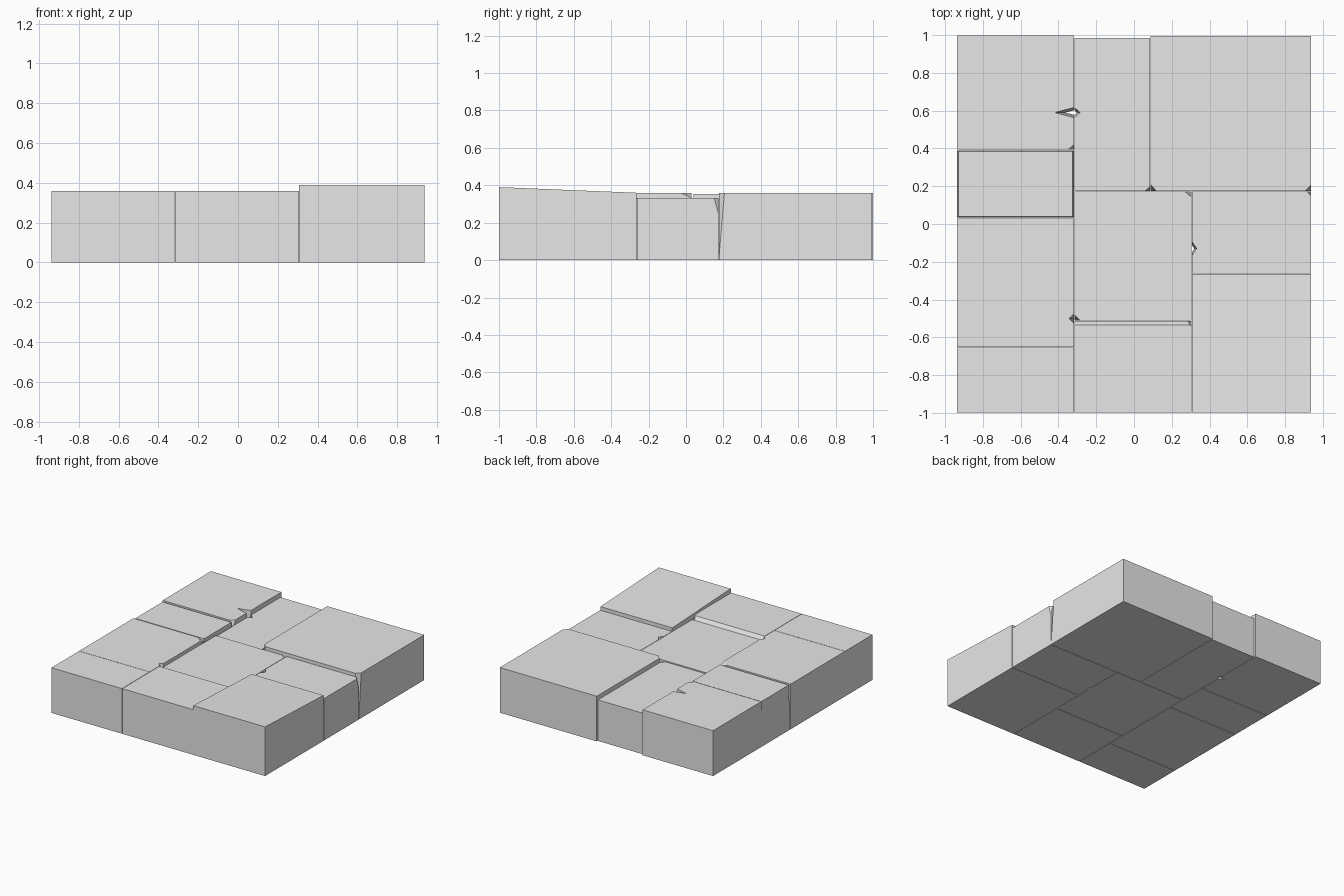
import bpy
import bmesh
from mathutils import Vector

cube = bpy.data.objects.get("Cube")
if cube:
    bpy.data.objects.remove(cube, do_unlink=True)

stone = bpy.data.materials.new("pale_stone_grey")
stone.use_nodes = True
colour = (0.8, 0.8, 0.8, 1)
stone.diffuse_color = colour
stone.node_tree.nodes["Principled BSDF"].inputs["Base Color"].default_value = colour

GAP = 0.0015
LONG = 1000  # run length that turns a corner chip into an edge chamfer


def outline(x0, x1, y0, y1, notch, scale):
    """Block footprint, with an optional wedge notch in one x side."""
    pts = [(x0, y0), (x1, y0), (x1, y1), (x0, y1)]
    if notch:
        side, centre, half, depth, _ = notch
        x, h, d = (x1 if side > 0 else x0), half * scale, depth * scale
        wedge = [(x, centre - side * h), (x - side * d, centre), (x, centre + side * h)]
        at = 2 if side > 0 else 4
        pts[at:at] = wedge
    return pts


def block(name, x0, x1, y0, y1, z_front, z_back=None, chips=(), notch=None, inset=0):
    """Paving block; each chip is (x sign, y sign, dx, dy, dz) at a top corner."""
    z_back = z_front if z_back is None else z_back
    x0, x1, y0, y1 = x0 + GAP, x1 - GAP, y0 + GAP, y1 - GAP

    def top_z(y):
        return z_front + (z_back - z_front) * (y - y0) / (y1 - y0)

    bm = bmesh.new()
    low = outline(x0, x1, y0, y1, notch, notch[4] if notch else 1)
    high = outline(x0 + inset, x1 - inset, y0 + inset, y1 - inset, notch, 1)
    bottom = [bm.verts.new((x, y, 0)) for x, y in low]
    top = [bm.verts.new((x, y, top_z(y))) for x, y in high]
    bm.faces.new(bottom[::-1])
    bm.faces.new(top)
    n = len(top)
    for i in range(n):
        j = (i + 1) % n
        bm.faces.new((bottom[i], bottom[j], top[j], top[i]))

    # Broken corners and edges
    for sx, sy, dx, dy, dz in chips:
        cx, cy = (x1 if sx > 0 else x0), (y1 if sy > 0 else y0)
        cut = bmesh.ops.bisect_plane(
            bm, geom=bm.verts[:] + bm.edges[:] + bm.faces[:], dist=1e-5,
            plane_co=Vector((cx, cy, top_z(cy) - dz)),
            plane_no=Vector((sx / dx, sy / dy, 1 / dz)).normalized(),
            clear_outer=True)
        rim = [e for e in cut["geom_cut"]
               if isinstance(e, bmesh.types.BMEdge) and e.is_boundary]
        if rim:
            bmesh.ops.edgenet_fill(bm, edges=rim)
    bmesh.ops.recalc_face_normals(bm, faces=bm.faces[:])

    mesh = bpy.data.meshes.new(name)
    bm.to_mesh(mesh)
    bm.free()
    mesh.materials.append(stone)
    obj = bpy.data.objects.new(name, mesh)
    bpy.context.collection.objects.link(obj)
    return obj


L, R = -0.317, 0.305   # seams between the columns
W = 0.938              # half width

# Right column, back to front
block("back_right_block", -W, L, 0.393, 1.0, 0.36,
      chips=[(1, -1, 0.03, 0.025, 0.06)], notch=(1, 0.59, 0.026, 0.1, 0.45))
block("small_right_block", -W, L, 0.032, 0.391, 0.354, inset=0.007)
block("middle_right_block", -W, L, -0.653, 0.03, 0.358,
      chips=[(1, 1, 0.055, 0.055, 0.025)], notch=(1, -0.5, 0.025, 0.025, 0.05))
block("front_right_block", -W, L, -1.0, -0.653, 0.358)

# Middle column
block("back_middle_block", L, 0.085, 0.174, 0.985, 0.325,
      chips=[(1, -1, 0.025, 0.02, 0.15)], notch=(-1, 0.59, 0.026, 0.03, 0.45))
block("centre_block", L, R, -0.512, 0.174, 0.332,
      chips=[(-1, -1, 0.03, 0.03, 0.15), (1, 1, 0.035, 0.03, 0.1)])
block("front_middle_block", L, R, -1.0, -0.512, 0.358,
      chips=[(1, 1, LONG, 0.02, 0.03), (1, 1, 0.03, 0.03, 0.08)])

# Left column
block("back_left_block", 0.085, W, 0.174, 0.996, 0.358,
      chips=[(-1, -1, 0.03, 0.035, 0.2), (1, -1, 0.03, 0.03, 0.355)])
block("middle_left_block", R, W, -0.264, 0.174, 0.332,
      chips=[(1, 1, 0.02, 0.022, 0.08)], notch=(-1, -0.13, 0.036, 0.026, 0.5))
block("front_left_block", R, W, -1.0, -0.264, 0.39, 0.36)
